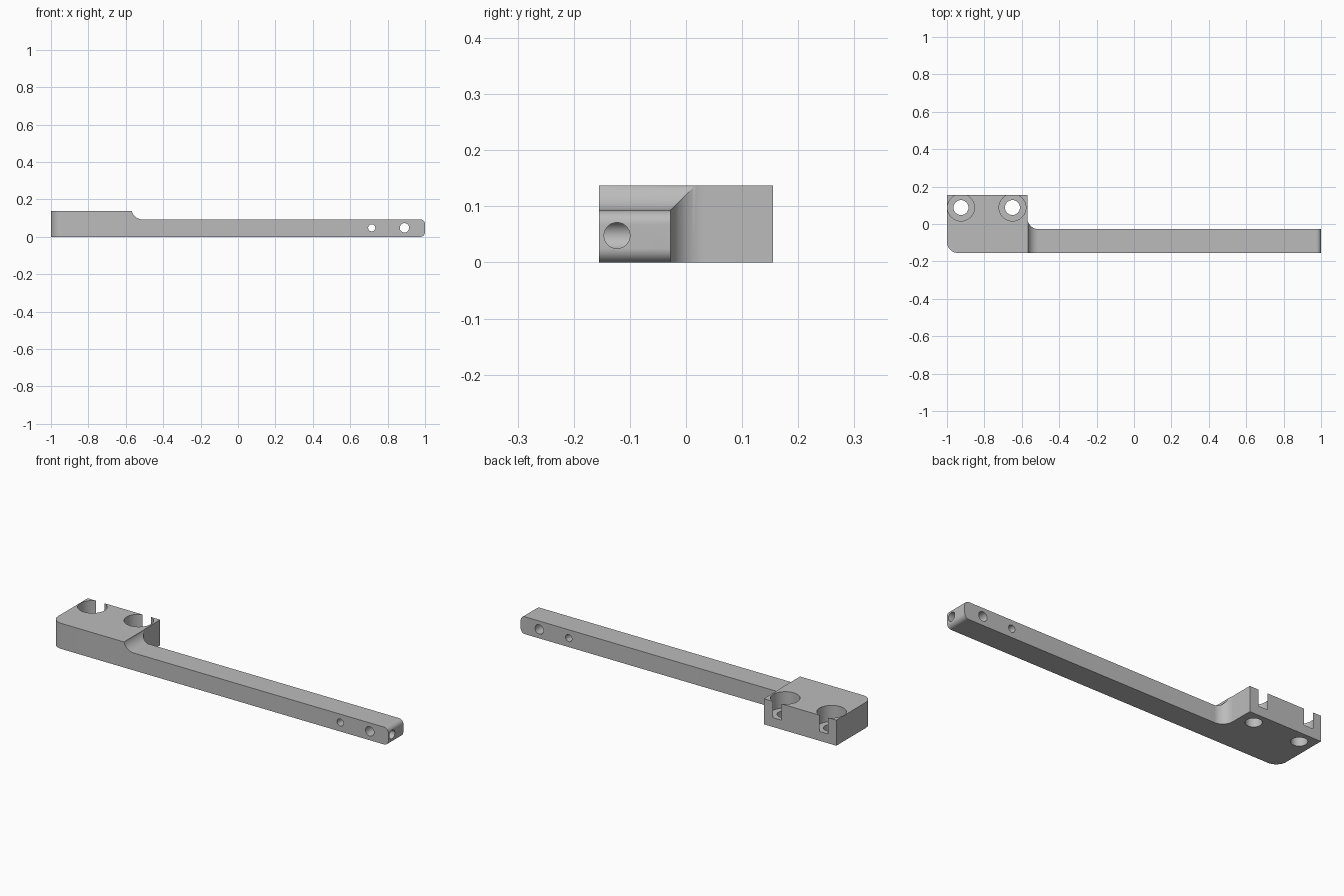
import bpy, bmesh
from math import cos, sin, radians, pi
from mathutils import Matrix, Vector

cube = bpy.data.objects.get("Cube")
if cube:
    bpy.data.objects.remove(cube, do_unlink=True)

steel = bpy.data.materials.new("grey_metal")
steel.use_nodes = True
GREY = (0.5, 0.5, 0.5, 1)
steel.diffuse_color = GREY
steel.node_tree.nodes["Principled BSDF"].inputs["Base Color"].default_value = GREY

W, H = 0.155, 0.137          # half depth and height of the block
ARM_Y, ARM_Z = -0.028, 0.093  # back and top of the arm
STEP, R = -0.57, 0.06         # block end and fillet radius
END_R = 0.025


def arc(cx, cy, r, start, stop, n=14):
    angles = [radians(start + (stop - start) * i / n) for i in range(n + 1)]
    return [(cx + r * cos(a), cy + r * sin(a)) for a in angles]


def add_object(name, bm):
    bmesh.ops.recalc_face_normals(bm, faces=bm.faces)
    mesh = bpy.data.meshes.new(name)
    bm.to_mesh(mesh)
    bm.free()
    mesh.materials.append(steel)
    obj = bpy.data.objects.new(name, mesh)
    bpy.context.collection.objects.link(obj)
    return obj


def prism(name, points, place, offset):
    bm = bmesh.new()
    face = bm.faces.new([bm.verts.new(place(*p)) for p in points])
    new = bmesh.ops.extrude_face_region(bm, geom=[face])["geom"]
    verts = [v for v in new if isinstance(v, bmesh.types.BMVert)]
    bmesh.ops.translate(bm, verts=verts, vec=offset)
    return add_object(name, bm)


def combine(obj, other, operation):
    mod = obj.modifiers.new(operation.lower(), "BOOLEAN")
    mod.operation, mod.object, mod.solver = operation, other, "EXACT"
    bpy.context.view_layer.objects.active = obj
    bpy.ops.object.modifier_apply(modifier=mod.name)
    bpy.data.objects.remove(other, do_unlink=True)


def drill(obj, start, end, radius):
    start, end = Vector(start), Vector(end)
    axis = end - start
    turn = axis.to_track_quat("Z", "Y").to_matrix().to_4x4()
    bm = bmesh.new()
    bmesh.ops.create_cone(bm, cap_ends=True, segments=48, radius1=radius,
                          radius2=radius, depth=axis.length,
                          matrix=Matrix.Translation((start + end) / 2) @ turn)
    cutter = add_object("drill_cutter", bm)
    cutter.hide_render = True
    combine(obj, cutter, "DIFFERENCE")


# Plan outline: mounting block, inside fillet and long arm
plan = [(1, -W), (1, ARM_Y)]
plan += arc(STEP + R, ARM_Y + R, R, 270, 180)
plan += [(STEP, W), (-1, W)]
plan += arc(-1 + R, -W + R, R, 180, 270)
arm = prism("mounting_arm", plan, lambda x, y: (x, y, 0), (0, 0, H))

# Side outline: stepped top with fillet, rounded tip
side = [(-1.1, 0)]
side += arc(1 - END_R, END_R, END_R, -90, 0)
side += arc(1 - END_R, ARM_Z - END_R, END_R, 0, 90)
side += [p for p in arc(STEP + R, ARM_Z + R, R, 270, 180, 20) if p[1] < H]
side += [(STEP + 0.002, H + 0.0005), (STEP, H + 0.05), (-1.1, H + 0.05)]
envelope = prism("side_envelope", side, lambda x, z: (x, -0.3, z), (0, 0.6, 0))
combine(arm, envelope, "INTERSECT")

# Counterbored screw holes in the block
for x in (-0.925, -0.65):
    drill(arm, (x, 0.088, -0.1), (x, 0.088, 0.3), 0.04)
    drill(arm, (x, 0.088, 0.05), (x, 0.088, 0.3), 0.072)

# Cross holes near the tip and the hole in the end face
for x, r in ((0.715, 0.019), (0.89, 0.025)):
    drill(arm, (x, -0.3, 0.048), (x, 0.1, 0.048), r)
drill(arm, (1.1, -0.123, 0.048), (0.89, -0.123, 0.048), 0.023)

# Smooth curved walls, crisp edges
bpy.ops.object.select_all(action="DESELECT")
arm.select_set(True)
bpy.context.view_layer.objects.active = arm
bpy.ops.object.shade_smooth_by_angle(angle=radians(25))
